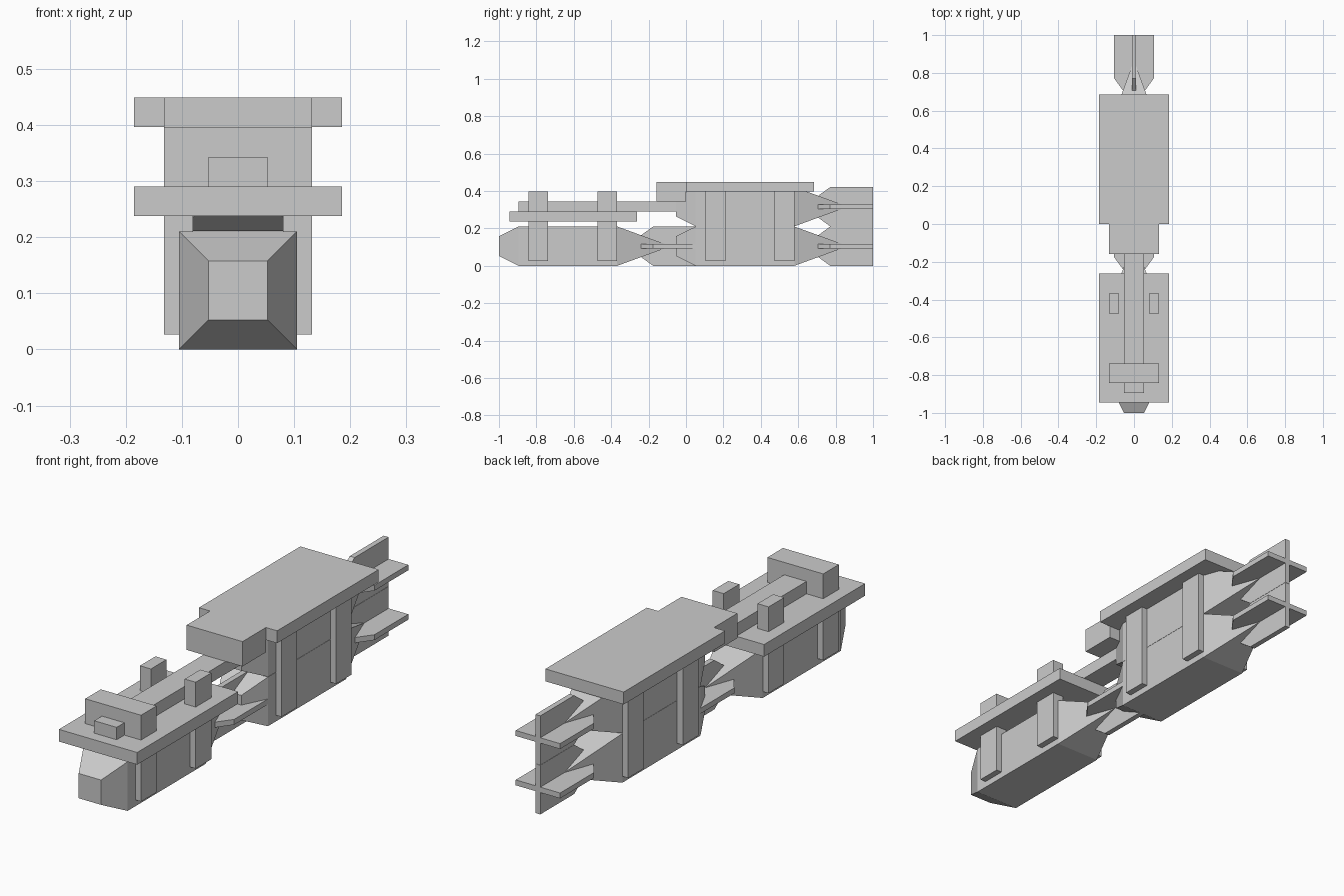
import bpy, bmesh

if "Cube" in bpy.data.objects:
    bpy.data.objects.remove(bpy.data.objects["Cube"])

R = 0.105          # half width of a bomb body


def make_object(name, bm):
    bmesh.ops.recalc_face_normals(bm, faces=bm.faces)
    mesh = bpy.data.meshes.new(name)
    bm.to_mesh(mesh)
    bm.free()
    obj = bpy.data.objects.new(name, mesh)
    bpy.context.collection.objects.link(obj)
    return obj


def box(name, x0, x1, y0, y1, z0, z1):
    bm = bmesh.new()
    bmesh.ops.create_cube(bm, size=1)
    for v in bm.verts:
        v.co.x = (x0 + x1) / 2 + v.co.x * (x1 - x0)
        v.co.y = (y0 + y1) / 2 + v.co.y * (y1 - y0)
        v.co.z = (z0 + z1) / 2 + v.co.z * (z1 - z0)
    return make_object(name, bm)


def bomb_body(name, y, z):
    # square sections: blunt nose, straight body, tapered tail
    bm = bmesh.new()
    rings = []
    for dy, r in ((0, 0.053), (0.105, R), (0.632, R), (0.89, 0.011)):
        rings.append([bm.verts.new((sx * r, y + dy, z + sz * r))
                      for sx, sz in ((-1, -1), (1, -1), (1, 1), (-1, 1))])
    for a, b in zip(rings, rings[1:]):
        for i in range(4):
            j = (i + 1) % 4
            bm.faces.new((a[i], a[j], b[j], b[i]))
    bm.faces.new(rings[0])
    bm.faces.new(rings[-1])
    return make_object(name, bm)


def fin(name, y, z, vertical):
    # flat plate with clipped leading corners
    half = [(0.758, 0.057), (0.824, R), (1.053, R)]
    outline = half + [(dy, -w) for dy, w in reversed(half)]
    t = 0.0115
    bm = bmesh.new()
    layers = []
    for s in (-t, t):
        layers.append([bm.verts.new((s, y + dy, z + w) if vertical
                                    else (w, y + dy, z + s))
                       for dy, w in outline])
    bm.faces.new(layers[0])
    bm.faces.new(layers[1])
    n = len(outline)
    for i in range(n):
        j = (i + 1) % n
        bm.faces.new((layers[0][i], layers[0][j], layers[1][j], layers[1][i]))
    return make_object(name, bm)


# Three bombs: one in front, two stacked behind
for label, y, z in (("front", -1.0, 0.105),
                    ("rear_lower", -0.053, 0.105),
                    ("rear_upper", -0.053, 0.316)):
    bomb_body(label + "_bomb_body", y, z)
    fin(label + "_vertical_fin", y, z, True)
    fin(label + "_horizontal_fin", y, z, False)

# Side straps
for i, y in enumerate((-0.843, -0.474, 0.105, 0.474)):
    for side, s in (("left", -1), ("right", 1)):
        xs = sorted((s * 0.08, s * 0.132))
        box(f"{side}_strap_{i + 1}", *xs, y, y + 0.105, 0.027, 0.396)

# Carrier plates, beam and cross pieces
box("front_plate", -0.185, 0.185, -0.945, -0.263, 0.238, 0.29)
box("rear_plate", -0.185, 0.185, 0.0, 0.685, 0.396, 0.449)
box("rear_plate_block", -0.132, 0.132, -0.158, 0.0, 0.343, 0.449)
box("front_crossbar", -0.132, 0.132, -0.843, -0.738, 0.29, 0.396)
box("long_beam", -0.053, 0.053, -0.895, 0.0, 0.29, 0.343)
